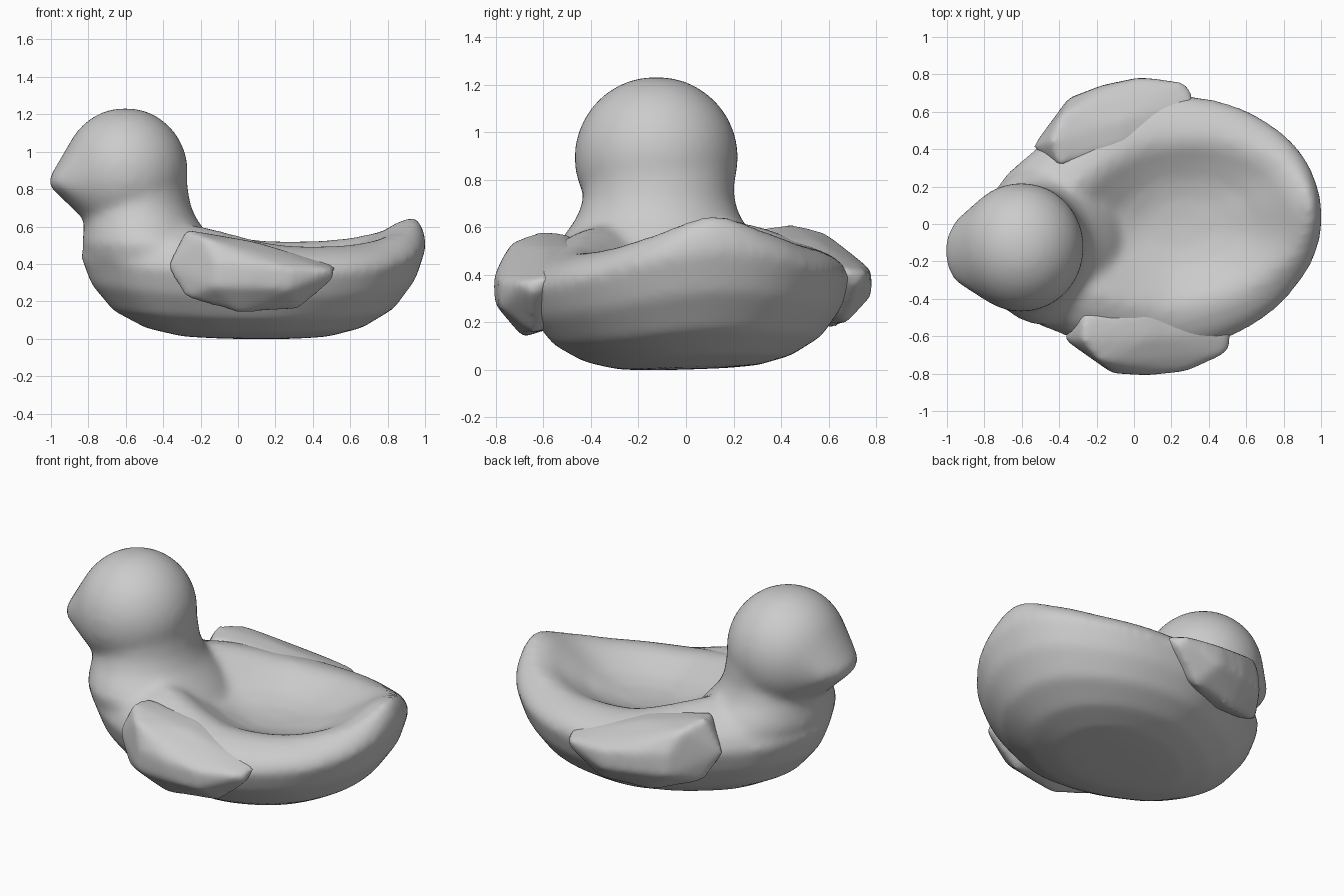
import bpy, bmesh
from math import sin, cos, pi, radians, degrees
from mathutils import Matrix, Vector

if "Cube" in bpy.data.objects:
    bpy.data.objects.remove(bpy.data.objects["Cube"])

# The body points slightly off the x axis and rolls a little
TURN = (Matrix.Translation((0, -0.015, 0)) @ Matrix.Rotation(radians(9), 4, 'Z')
        @ Matrix.Rotation(radians(1.7), 4, 'X'))
SEG = 64


def curve(table, t):
    """Smooth cubic lookup in a list of (t, value), flat at both ends."""
    n = len(table)
    for i in range(n - 1):
        (t0, a), (t1, b) = table[i], table[i + 1]
        if t <= t1 or i == n - 2:
            h = t1 - t0
            m0 = (b - table[i - 1][1]) / (t1 - table[i - 1][0]) if i > 0 else 0
            m1 = (table[i + 2][1] - a) / (table[i + 2][0] - t0) if i < n - 2 else 0
            s = (t - t0) / h
            return ((2*s**3 - 3*s*s + 1) * a + (s**3 - 2*s*s + s) * h * m0
                    + (3*s*s - 2*s**3) * b + (s**3 - s*s) * h * m1)


def loft(bm, rings):
    loops = [[bm.verts.new(p) for p in ring] for ring in rings]
    for a, b in zip(loops, loops[1:]):
        for i in range(len(a)):
            j = (i + 1) % len(a)
            bm.faces.new((a[i], a[j], b[j], b[i]))
    bm.faces.new(loops[0][::-1])
    bm.faces.new(loops[-1])


def hull(bm, points):
    vs = [bm.verts.new(p) for p in points]
    res = bmesh.ops.convex_hull(bm, input=vs)
    junk = list({g for g in res["geom_interior"] + res["geom_unused"]
                 if isinstance(g, bmesh.types.BMVert)})
    bmesh.ops.delete(bm, geom=junk, context='VERTS')


def make(name, bm, voxel, smooth):
    """Mesh object fused into one skin and softened."""
    bmesh.ops.recalc_face_normals(bm, faces=bm.faces)
    me = bpy.data.meshes.new(name)
    bm.to_mesh(me)
    bm.free()
    ob = bpy.data.objects.new(name, me)
    bpy.context.collection.objects.link(ob)
    mod = ob.modifiers.new("fuse", 'REMESH')
    mod.mode = 'VOXEL'
    mod.voxel_size = voxel
    mod.use_smooth_shade = True
    mod = ob.modifiers.new("soften", 'SMOOTH')
    mod.factor = .5
    mod.iterations = smooth
    return ob


# Bowl-backed body, described by angle from the tail
PLAN = [(0, .91), (17, .89), (36, .82), (65, .725), (90, .69),
        (108, .68), (138, .755), (158, .87), (180, .95)]
RIM = [(0, .655), (17, .58), (36, .525), (65, .51), (90, .525),
       (110, .56), (138, .61), (180, .64)]
WIDEST = [(0, .50), (40, .40), (90, .36), (140, .39), (180, .44)]
CREST = [(0, .935), (17, .88), (36, .78), (65, .68), (90, .65), (138, .62), (180, .58)]
FLOOR = .385


def body_ring(shape):
    """Ring whose (radius, height, shift) comes from plan, rim, widest, crest."""
    ring = []
    for i in range(SEG):
        a = 2 * pi * i / SEG
        d = degrees(min(a, 2 * pi - a))
        r, z, dx = shape(*(curve(t, d) for t in (PLAN, RIM, WIDEST, CREST)))
        ring.append(TURN @ Vector((.1 + dx + r * cos(a), r * sin(a), z)))
    return ring


under = [(.05, .003), (.25, .008), (.43, .03), (.63, .13), (.815, .34), (.94, .66), (1, 1)]
lip = [(.12, .4), (.35, .7), (.68, .91), (1, 1)]
bowl = [(.87, .88), (.72, .6), (.52, .27), (.3, .07), (.05, 0)]
rings = [body_ring(lambda p, r, w, c: (p * f, w * k, 0)) for f, k in under]
rings += [body_ring(lambda p, r, w, c: (p * (1 + (c - 1) * f), w + (r - w) * k, 0))
          for f, k in lip]
rings += [body_ring(lambda p, r, w, c: (p * c * f, FLOOR + (r - FLOOR) * k, .15 * (1 - f)))
          for f, k in bowl]
bm = bmesh.new()
loft(bm, rings)

# Neck: (centre x, z, half length, half width)
neck = [(-.47, .28, .24, .30), (-.43, .42, .385, .42), (-.475, .51, .36, .43),
        (-.50, .58, .325, .39), (-.522, .64, .300, .345), (-.535, .72, .28, .318),
        (-.57, .88, .29, .32)]
loft(bm, [[(cx + rx * cos(2 * pi * i / 40), -.115 + ry * sin(2 * pi * i / 40), z)
           for i in range(40)] for cx, z, rx, ry in neck])

# Head drawn out into a broad beak
pts = []
for j in range(1, 20):
    for i in range(36):
        a, b = 2 * pi * i / 36, pi * j / 20
        pts.append((-.602 + .335 * sin(b) * cos(a), -.125 + .346 * sin(b) * sin(a),
                    .893 + .342 * cos(b)))
for i in range(-4, 5):
    t = i / 4
    for dz in (-.015, .025):
        pts.append((-1.012 + .055 * t * t, -.145 + .16 * t, .832 + dz))
hull(bm, pts)
make("body_and_head", bm, .022, 14)

# Wings: edge outline, raised outer face and hidden root
WING = [(-.47, .52, .40), (-.37, .54, .60), (0, .58, .535), (.43, .63, .41),
        (.41, .70, .34), (.22, .67, .175), (-.1, .66, .155), (-.38, .58, .235),
        (-.29, .67, .56), (-.23, .745, .43), (-.05, .785, .42), (.15, .795, .40),
        (.38, .74, .39), (-.05, .785, .30), (.15, .795, .29), (-.24, .745, .30),
        (-.34, .40, .585), (.38, .50, .40), (0, .44, .535),
        (-.35, .36, .38), (.3, .5, .3), (0, .45, .22)]
for side, name in ((-1, "wing_front"), (1, "wing_back")):
    bm = bmesh.new()
    hull(bm, [TURN @ Vector((u, v * side, z)) for u, v, z in WING])
    make(name, bm, .018, 16)
